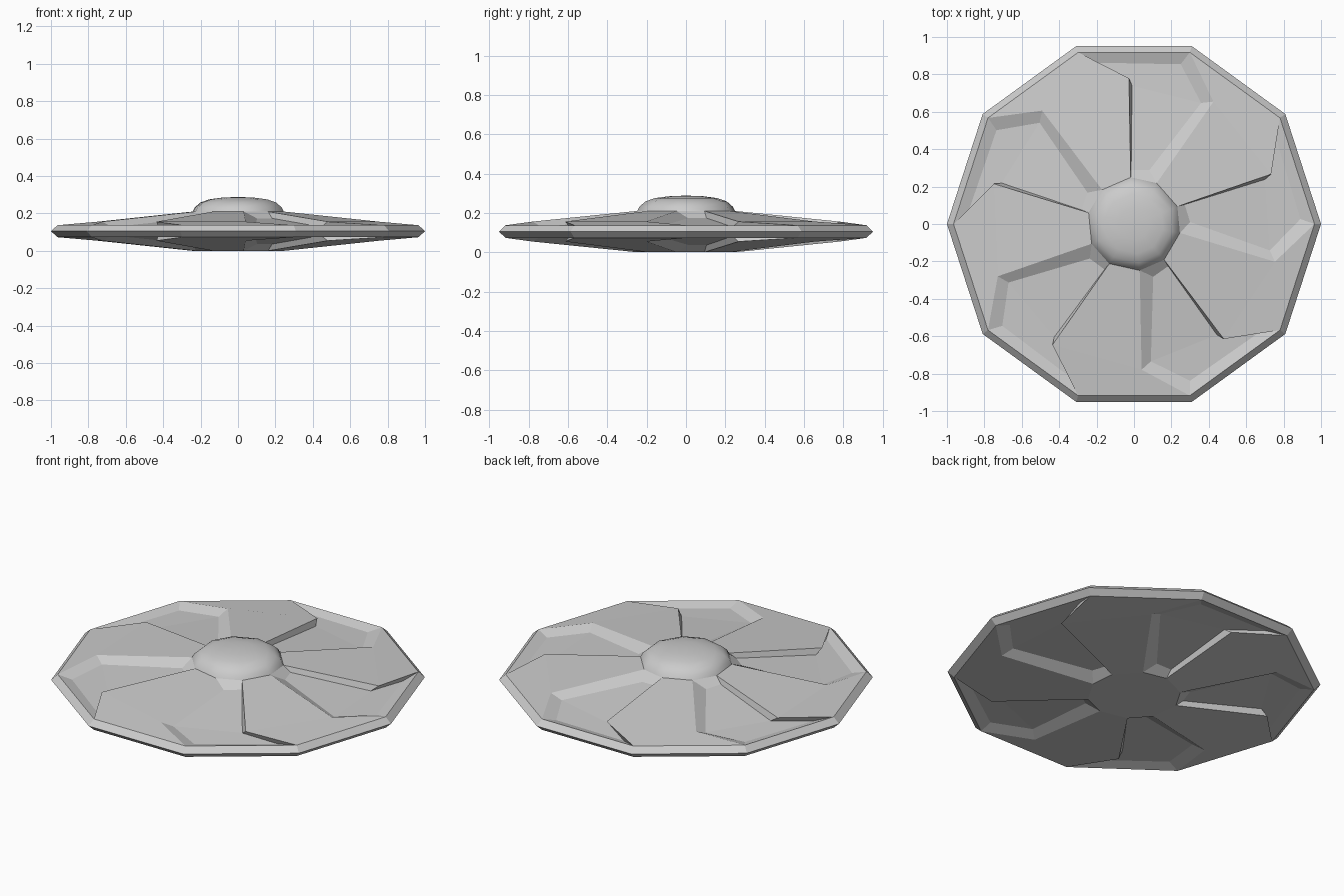
import bpy, bmesh
from math import radians, cos, sin

if "Cube" in bpy.data.objects:
    bpy.data.objects.remove(bpy.data.objects["Cube"])

MID = 0.105      # height of the saucer's sharp rim
DEPTH = 0.032    # depth of the recessed petals


def polar(deg, r, z):
    a = radians(deg)
    return (r * cos(a), r * sin(a), z)


def cone(r):
    """Half thickness of the saucer at radius r."""
    return 0.105 + (r - 0.25) * (0.032 - 0.105) / (0.965 - 0.25)


def finish(bm, name, smooth=None):
    bmesh.ops.remove_doubles(bm, verts=bm.verts, dist=0.0005)
    bmesh.ops.recalc_face_normals(bm, faces=bm.faces)
    me = bpy.data.meshes.new(name)
    bm.to_mesh(me)
    bm.free()
    ob = bpy.data.objects.new(name, me)
    bpy.context.collection.objects.link(ob)
    if smooth:
        bpy.context.view_layer.objects.active = ob
        ob.select_set(True)
        bpy.ops.object.shade_smooth_by_angle(angle=radians(smooth))
        ob.select_set(False)
    return ob


# Petal outline and its inset floor as (angle, radius), starting at the hub
OUTER = [(61, 0.25), (57, 0.78), (72, 0.965), (108, 0.965), (92, 0.78), (94, 0.25)]
FLOOR = [(74, 0.30), (61, 0.74), (73.7, 0.89), (103, 0.885), (90.8, 0.74), (93, 0.29)]

# Saucer: five recessed petals and five raised ones, same above and below
bm = bmesh.new()


def face(pts):
    bm.faces.new([bm.verts.new(p) for p in pts])


for side in (1, -1):
    for k in range(5):
        def pt(p, drop=0.0):
            return polar(p[0] + 72 * k, p[1], MID + side * (cone(p[1]) - drop))

        out = [pt(p) for p in OUTER]
        low = [pt(p, DEPTH if p[1] < 0.8 else 0.026) for p in FLOOR]
        # recess walls and floor
        for i in range(6):
            j = (i + 1) % 6
            face([out[i], out[j], low[j], low[i]])
        face([low[0], low[1], low[4], low[5]])
        face([low[1], low[2], low[3], low[4]])
        # raised petal to the next recess
        nxt = [pt((a + 72, r)) for a, r in OUTER[:3]]
        face([out[5], out[4], nxt[1], nxt[0]])
        face([out[4], out[3], nxt[2], nxt[1]])
        # bevelled rim
        for a in (72, 108):
            face([pt((a, 0.965)), pt((a + 36, 0.965)),
                  polar(a + 36 + 72 * k, 1, MID), polar(a + 72 * k, 1, MID)])

# hub plate under the saucer
HUB = [a + 72 * k for k in range(5) for a in (61, 94)]
face([polar(a, 0.25, 0) for a in HUB])
finish(bm, "saucer_body")

# Dome: smooth cap on the ten-sided hub
bm = bmesh.new()
rings = []
for r, z in [(0.25, 0.21), (0.238, 0.232), (0.208, 0.258), (0.16, 0.275), (0.085, 0.285)]:
    rings.append([bm.verts.new(polar(a, r, z)) for a in HUB])
for lo, hi in zip(rings, rings[1:]):
    for i in range(10):
        j = (i + 1) % 10
        bm.faces.new([lo[i], lo[j], hi[j], hi[i]])
top = bm.verts.new((0, 0, 0.288))
for i in range(10):
    bm.faces.new([rings[-1][i], rings[-1][(i + 1) % 10], top])
finish(bm, "dome", smooth=60)
